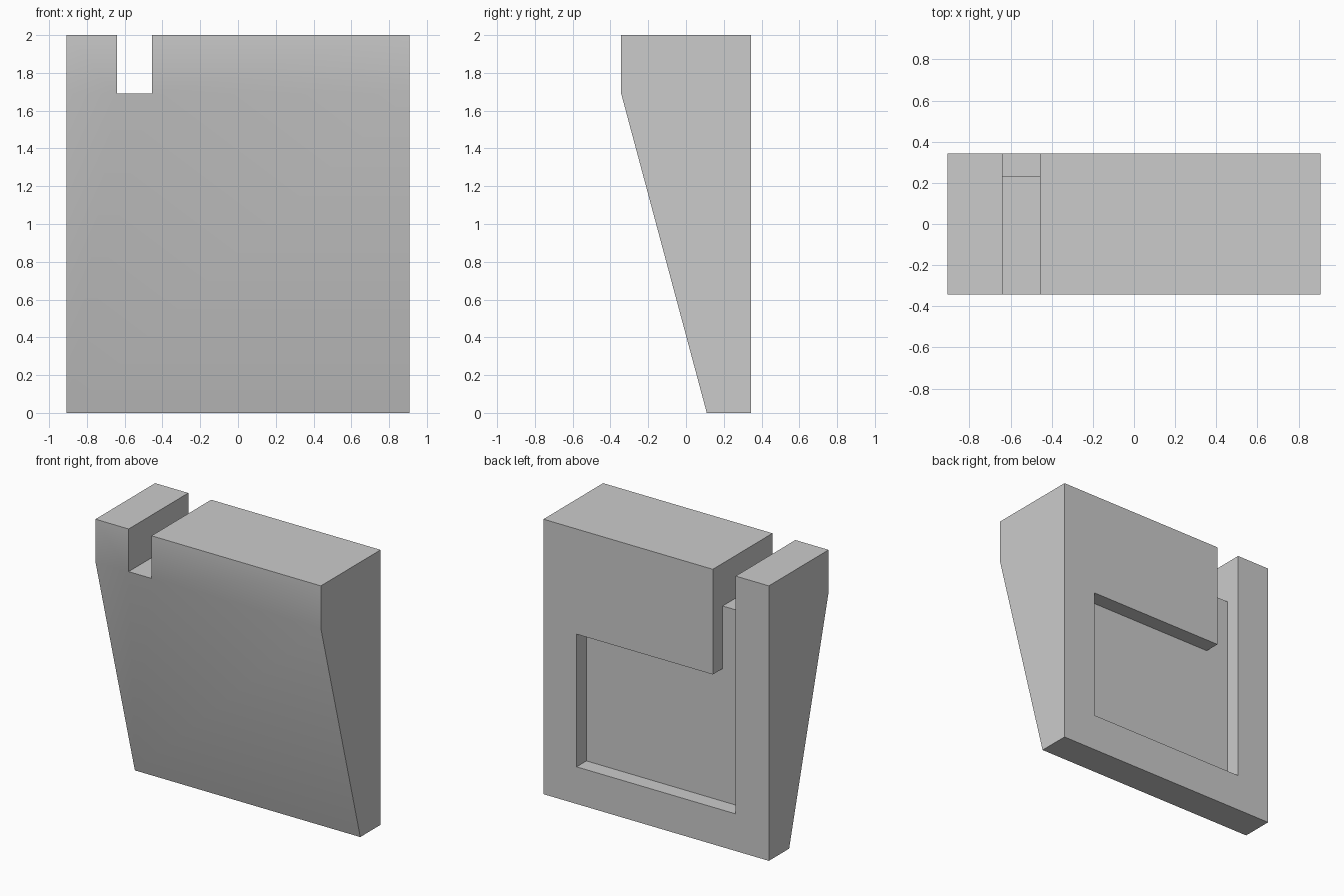
import bpy
import math

cube = bpy.data.objects.get("Cube")
if cube:
    bpy.data.objects.remove(cube, do_unlink=True)

HALF_W, HALF_D, HEIGHT = 0.907, 0.343, 2.0
POCKET_X, SLOT_X = 0.64, -0.456       # pocket half width, inner slot wall
POCKET_LOW, POCKET_HIGH = 0.27, 1.235
CREASE_Z, POCKET_Y = 1.69, 0.23

grey = bpy.data.materials.new("plain grey")
grey.use_nodes = True
colour = (0.6, 0.6, 0.6, 1)
grey.diffuse_color = colour
grey.node_tree.nodes["Principled BSDF"].inputs["Base Color"].default_value = colour


def prism(name, outline, place, start, end):
    """Extrude a 2D outline between two depths; place maps (u, v, depth) to xyz."""
    n = len(outline)
    verts = [place(u, v, d) for d in (start, end) for u, v in outline]
    faces = [list(range(n)), list(range(2 * n - 1, n - 1, -1))]
    faces += [[(i + 1) % n, i, i + n, (i + 1) % n + n] for i in range(n)]
    mesh = bpy.data.meshes.new(name)
    mesh.from_pydata(verts, [], faces)
    mesh.materials.append(grey)
    obj = bpy.data.objects.new(name, mesh)
    bpy.context.collection.objects.link(obj)
    bpy.context.view_layer.objects.active = obj
    bpy.ops.object.select_all(action="DESELECT")
    obj.select_set(True)
    bpy.ops.object.mode_set(mode="EDIT")
    bpy.ops.mesh.select_all(action="SELECT")
    bpy.ops.mesh.normals_make_consistent(inside=False)
    bpy.ops.object.mode_set(mode="OBJECT")
    return obj


# Tapered block, from its side profile
side = [(HALF_D, 0), (HALF_D, HEIGHT), (-HALF_D, HEIGHT), (-HALF_D, CREASE_Z), (0.11, 0)]
body = prism("tapered_block", side, lambda u, v, d: (d, u, v), -HALF_W, HALF_W)

# Back recess joined to the top slot by a channel
recess = [(-POCKET_X, POCKET_LOW), (POCKET_X, POCKET_LOW), (POCKET_X, POCKET_HIGH),
          (SLOT_X, POCKET_HIGH), (SLOT_X, HEIGHT + 0.2), (-POCKET_X, HEIGHT + 0.2)]
slot = [(-POCKET_X, CREASE_Z), (SLOT_X, CREASE_Z),
        (SLOT_X, HEIGHT + 0.2), (-POCKET_X, HEIGHT + 0.2)]


def along_y(u, v, d):
    return (u, d, v)


cutters = [prism("recess_cutter", recess, along_y, POCKET_Y, 0.6),
           prism("slot_cutter", slot, along_y, -0.6, 0.5)]

bpy.ops.object.select_all(action="DESELECT")
body.select_set(True)
bpy.context.view_layer.objects.active = body
for cutter in cutters:
    cutter.hide_render = True
    cut = body.modifiers.new("cut", "BOOLEAN")
    cut.operation = "DIFFERENCE"
    cut.solver = "EXACT"
    cut.object = cutter
    bpy.ops.object.modifier_apply(modifier=cut.name)
for cutter in cutters:
    bpy.data.objects.remove(cutter, do_unlink=True)

# Soft front crease, crisp edges elsewhere
bpy.ops.object.shade_smooth_by_angle(angle=math.radians(30))
